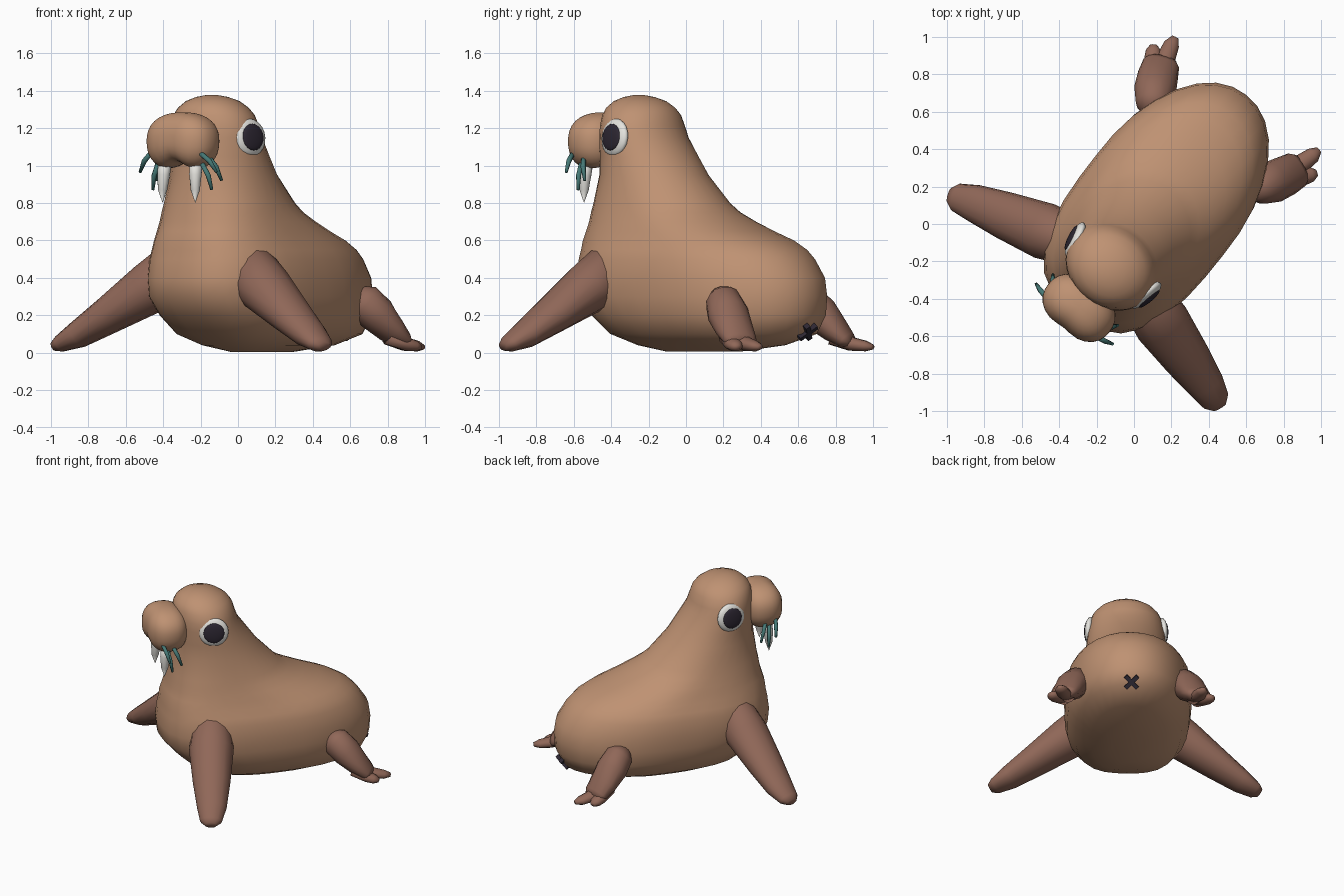
import bpy, bmesh, math
from mathutils import Vector, Matrix

if "Cube" in bpy.data.objects:
    bpy.data.objects.remove(bpy.data.objects["Cube"])

# Local frame: x = sideways, -y = the way the animal looks; then turned on the ground
PLACE = Matrix.Translation((0.036, -0.028, 0)) @ Matrix.Rotation(math.radians(-38.1), 4, 'Z')


def material(name, rgb):
    m = bpy.data.materials.new(name)
    m.diffuse_color = (*rgb, 1)
    m.use_nodes = True
    m.node_tree.nodes["Principled BSDF"].inputs["Base Color"].default_value = m.diffuse_color
    return m


TAN = material("tan_hide", (0.52, 0.287, 0.17))
BROWN = material("brown_flipper", (0.28, 0.137, 0.098))
IVORY = material("ivory", (0.78, 0.77, 0.73))
DARK = material("dark", (0.026, 0.02, 0.032))
TEAL = material("teal_whisker", (0.06, 0.19, 0.18))


def finish(name, bm, mat, smooth=True):
    bm.transform(PLACE)
    bmesh.ops.recalc_face_normals(bm, faces=bm.faces)
    for f in bm.faces:
        f.smooth = smooth
    me = bpy.data.meshes.new(name)
    bm.to_mesh(me)
    bm.free()
    me.materials.append(mat)
    ob = bpy.data.objects.new(name, me)
    bpy.context.collection.objects.link(ob)
    return ob


def skin(bm, rings):
    """Join rings of points into a closed tube."""
    loops = [[bm.verts.new(p) for p in ring] for ring in rings]
    for a, b in zip(loops, loops[1:]):
        for i in range(len(a)):
            j = (i + 1) % len(a)
            bm.faces.new((a[i], a[j], b[j], b[i]))
    bm.faces.new(loops[0])
    bm.faces.new(loops[-1])


def angles(n):
    return [2 * math.pi * i / n for i in range(n)]


def add_limb(bm, path, side, n=14):
    """path: (x, y, z, half width, half thickness), mirrored by side"""
    pts = [Vector((p[0] * side, p[1], p[2])) for p in path]
    rings = []
    for i, p in enumerate(path):
        t = (pts[min(i + 1, len(pts) - 1)] - pts[max(i - 1, 0)]).normalized()
        s = t.cross(Vector((0, 0, 1))).normalized()
        u = s.cross(t)
        rings.append([pts[i] + s * p[3] * math.cos(a) + u * p[4] * math.sin(a) for a in angles(n)])
    skin(bm, rings)


# Body and head: stacked oval slices (z, centre y, half length, half width)
SLICES = [
    (0.005, 0.16, 0.22, 0.11), (0.04, 0.225, 0.44, 0.25), (0.10, 0.245, 0.61, 0.36),
    (0.20, 0.215, 0.69, 0.415), (0.30, 0.175, 0.738, 0.43), (0.40, 0.162, 0.735, 0.432),
    (0.50, 0.135, 0.695, 0.42), (0.55, 0.115, 0.665, 0.402), (0.60, 0.075, 0.62, 0.378),
    (0.65, 0.015, 0.545, 0.36), (0.70, -0.04, 0.477, 0.342), (0.75, -0.09, 0.42, 0.326),
    (0.80, -0.12, 0.38, 0.313), (0.95, -0.182, 0.30, 0.279), (1.05, -0.215, 0.262, 0.268),
    (1.15, -0.25, 0.225, 0.26), (1.21, -0.26, 0.212, 0.252), (1.27, -0.266, 0.20, 0.228),
    (1.31, -0.272, 0.178, 0.195), (1.345, -0.277, 0.135, 0.148),
    (1.367, -0.283, 0.08, 0.088), (1.377, -0.285, 0.03, 0.03),
]


def body_ring(z, c, a, w):
    # blunter at the chest, rounder at the rump, plain oval in the head
    blunt = max(0.0, min(1.0, (0.95 - z) / 0.35))
    ring = []
    for t in angles(32):
        x, y = math.cos(t), math.sin(t)
        e = 2 + blunt * (0.8 if y < 0 else 0.12 + 0.68 * (1 - y) ** 4)
        r = (abs(x) ** e + abs(y) ** e) ** (-1 / e)
        ring.append(Vector((x * r * w, c + y * r * a, z)))
    return ring


bm = bmesh.new()
skin(bm, [body_ring(*s) for s in SLICES])
finish("body", bm, TAN)

# Muzzle: boxy oval with a notch under the middle so two cheeks form
bm = bmesh.new()
bmesh.ops.create_uvsphere(bm, u_segments=28, v_segments=18, radius=1)
for v in bm.verts:
    x, y, z = v.co / sum(abs(k) ** 2.35 for k in v.co) ** (1 / 2.35)
    notch = math.exp(-(x / 0.35) ** 2)
    z *= 1 - 0.32 * notch if z < 0 else 1
    y *= 1 - 0.10 * notch if y < 0 else 1
    v.co = (x * 0.208, -0.535 + y * 0.148, 1.13 + z * (0.155 if z > 0 else 0.165))
finish("muzzle", bm, TAN)

FRONT = [(0.22, -0.265, 0.45, 0.11, 0.12), (0.28, -0.285, 0.42, 0.14, 0.152),
         (0.40, -0.325, 0.34, 0.152, 0.138), (0.62, -0.39, 0.20, 0.127, 0.10),
         (0.79, -0.44, 0.095, 0.10, 0.073), (0.885, -0.475, 0.047, 0.075, 0.045),
         (0.918, -0.488, 0.034, 0.04, 0.025)]
REAR = [(0.33, 0.53, 0.305, 0.06, 0.06), (0.36, 0.57, 0.275, 0.095, 0.10), (0.40, 0.635, 0.205, 0.113, 0.10),
        (0.435, 0.705, 0.125, 0.108, 0.075), (0.46, 0.765, 0.068, 0.098, 0.05),
        (0.472, 0.79, 0.05, 0.075, 0.032)]
TOES = [[(0.425, 0.70, 0.085, 0.05, 0.045), (0.46, 0.81, 0.045, 0.05, 0.037),
         (0.48, 0.88, 0.035, 0.042, 0.029), (0.488, 0.922, 0.03, 0.018, 0.014)],
        [(0.45, 0.67, 0.085, 0.05, 0.045), (0.508, 0.755, 0.045, 0.048, 0.037),
         (0.538, 0.795, 0.035, 0.04, 0.029), (0.555, 0.818, 0.03, 0.018, 0.014)]]
WHISKERS = [((0.165, -0.60, 1.07), (0.26, -0.575, 0.965)),
            ((0.165, -0.53, 1.05), (0.22, -0.48, 0.92)),
            ((0.15, -0.56, 1.01), (0.20, -0.54, 0.87))]

for side, word in ((1, "left"), (-1, "right")):
    # Front flipper
    bm = bmesh.new()
    add_limb(bm, FRONT, side)
    finish(word + "_front_flipper", bm, BROWN)

    # Rear flipper with two toes
    bm = bmesh.new()
    add_limb(bm, REAR, side)
    for toe in TOES:
        add_limb(bm, toe, side, 10)
    finish(word + "_rear_flipper", bm, BROWN)

    # Tusk
    bm = bmesh.new()
    add_limb(bm, [(0.105, -0.555, 1.03, 0.036, 0.036), (0.108, -0.565, 0.95, 0.034, 0.034),
                  (0.111, -0.57, 0.87, 0.025, 0.025), (0.111, -0.57, 0.80, 0.006, 0.006)], side, 12)
    finish(word + "_tusk", bm, IVORY)

    # Whiskers, slightly bowed outward
    bm = bmesh.new()
    for a, b in WHISKERS:
        a, b = Vector(a), Vector(b)
        m = (a + b) / 2 + Vector((0.009, 0, 0.007))
        add_limb(bm, [(*a, 0.013, 0.013), (*m, 0.014, 0.014), (*b, 0.008, 0.008)], side, 8)
    finish(word + "_whiskers", bm, TEAL)

    # Eye: flattened white dome and dark pupil dome
    normal = Vector((0.97 * side, -0.21, 0.10)).normalized()
    turn = normal.to_track_quat('Z', 'Y').to_matrix().to_4x4()
    for name, mat, r, depth, out in (("eye_white", IVORY, 0.102, 0.036, 0.0),
                                     ("pupil", DARK, 0.072, 0.016, 0.025)):
        bm = bmesh.new()
        bmesh.ops.create_uvsphere(bm, u_segments=20, v_segments=12, radius=1)
        centre = Vector((0.240 * side, -0.26, 1.15)) + normal * out
        bm.transform(Matrix.Translation(centre) @ turn @ Matrix.Diagonal((r, r, depth, 1)))
        finish(word + "_" + name, bm, mat)

# Small dark cross under the rump
bm = bmesh.new()
tilt = Matrix.Translation((0, 0.862, 0.11)) @ Vector((0, 0.78, -0.62)).to_track_quat('Z', 'Y').to_matrix().to_4x4()
for deg in (45, -45):
    bmesh.ops.create_cube(bm, size=1, matrix=tilt @ Matrix.Rotation(math.radians(deg), 4, 'Z')
                          @ Matrix.Diagonal((0.115, 0.028, 0.03, 1)))
finish("tail_cross", bm, DARK, smooth=False)
